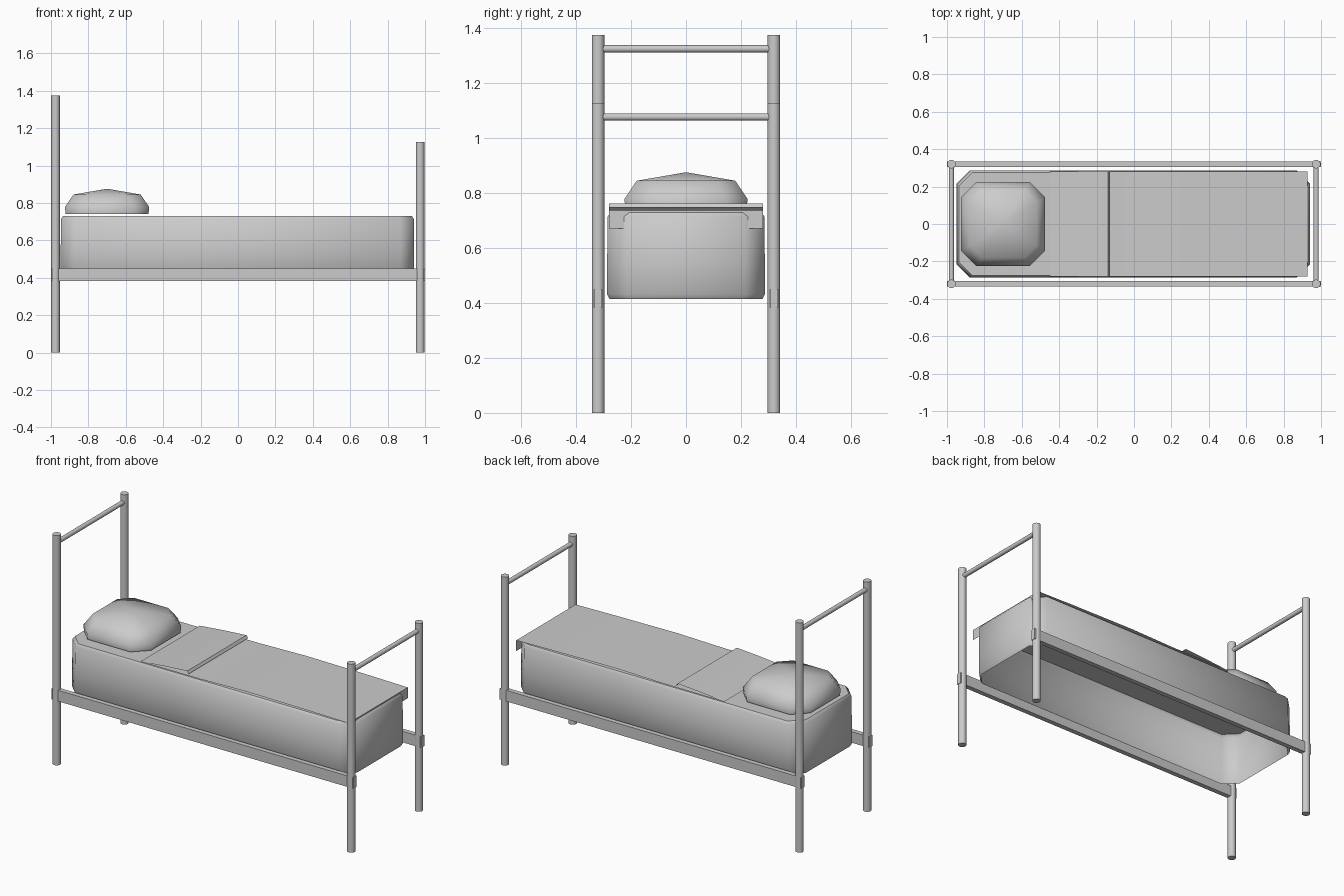
import bpy, math
from mathutils import Vector

if "Cube" in bpy.data.objects:
    bpy.data.objects.remove(bpy.data.objects["Cube"])


def make(name, verts, faces, smooth=None):
    me = bpy.data.meshes.new(name)
    me.from_pydata(verts, [], faces)
    ob = bpy.data.objects.new(name, me)
    bpy.context.collection.objects.link(ob)
    if smooth:
        bpy.ops.object.select_all(action='DESELECT')
        ob.select_set(True)
        bpy.context.view_layer.objects.active = ob
        bpy.ops.object.shade_smooth_by_angle(angle=math.radians(smooth))
    return ob


def tube(name, a, b, r, n=16):
    a, b = Vector(a), Vector(b)
    q = (b - a).to_track_quat('Z', 'Y')
    ring = [q @ Vector((r * math.cos(2 * math.pi * i / n), r * math.sin(2 * math.pi * i / n), 0)) for i in range(n)]
    verts = [a + p for p in ring] + [b + p for p in ring]
    faces = [(i, (i + 1) % n, n + (i + 1) % n, n + i) for i in range(n)]
    faces += [tuple(reversed(range(n))), tuple(range(n, 2 * n))]
    return make(name, verts, faces, 40)


def octagon(cx, hx, hy, c, z):
    pts = [(hx, -hy + c), (hx, hy - c), (hx - c, hy), (-hx + c, hy),
           (-hx, hy - c), (-hx, -hy + c), (-hx + c, -hy), (hx - c, -hy)]
    return [(cx + x, y, z) for x, y in pts]


def stack(name, rings, apex=None, bottom=True, smooth=45):
    verts = [v for r in rings for v in r]
    n, m = 8, len(rings)
    faces = [(k * n + i, k * n + (i + 1) % n, (k + 1) * n + (i + 1) % n, (k + 1) * n + i)
             for k in range(m - 1) for i in range(n)]
    top = [(m - 1) * n + i for i in range(n)]
    if apex:
        verts.append(apex)
        faces += [(top[i], top[(i + 1) % n], m * n) for i in range(n)]
    else:
        faces.append(tuple(top))
    if bottom:
        faces.append(tuple(reversed(range(n))))
    return make(name, verts, faces, smooth)


# posts, end bars
for label, x, h in (("head", -0.976, 1.375), ("foot", 0.974, 1.127)):
    for side, s in (("front", -1), ("back", 1)):
        tube(f"{label}_post_{side}", (x, s * 0.32, 0), (x, s * 0.32, h), 0.023)
    tube(f"{label}_bar", (x, -0.31, h - 0.05), (x, 0.31, h - 0.05), 0.0135, 12)

# side rails
for side, s in (("front", -1), ("back", 1)):
    bpy.ops.mesh.primitive_cube_add(size=1, location=(0, s * 0.32, 0.417))
    rail = bpy.context.object
    rail.name = f"side_rail_{side}"
    rail.scale = (1.998, 0.029, 0.066)

# mattress shell, open underneath
stack("mattress", [octagon(-0.003, 0.945 - d, 0.287 - d, 0.072, z)
                   for d, z in ((0.008, 0.415), (0, 0.432), (0, 0.55), (0.002, 0.715), (0.012, 0.73))],
      bottom=False)

# pillow
stack("pillow", [octagon(-0.70, 0.225 * k, 0.224 * k, 0.082 * k, z)
                 for k, z in ((0.985, 0.742), (1, 0.778), (0.8, 0.845))],
      apex=(-0.70, 0, 0.876))

# blanket with turned-down top and a short flap at the foot
profile = [(-0.13, 0.748), (-0.14, 0.763), (-0.28, 0.753), (-0.45, 0.737), (-0.05, 0.738),
           (0.25, 0.745), (0.65, 0.741), (0.928, 0.736), (0.928, 0.672)]
n = len(profile)
make("blanket", [(x, y, z) for y in (-0.281, 0.281) for x, z in profile],
     [(i, i + 1, n + i + 1, n + i) for i in range(n - 1)])
